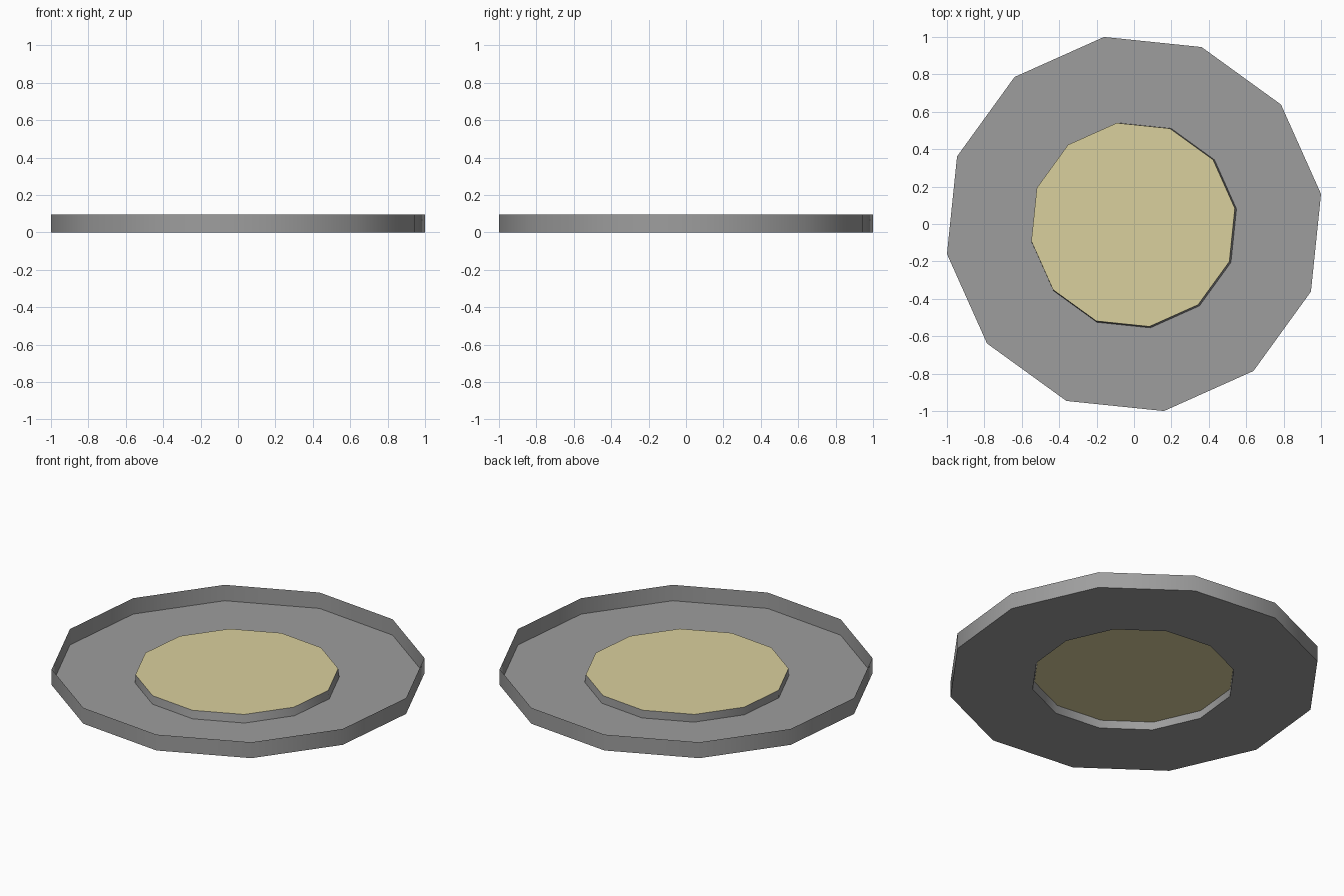
import bpy
import bmesh
from math import cos, sin, radians

SIDES = 12
TURN = radians(9.1)

cube = bpy.data.objects.get("Cube")
if cube:
    bpy.data.objects.remove(cube, do_unlink=True)


def make_material(name, color):
    mat = bpy.data.materials.new(name)
    mat.use_nodes = True
    mat.diffuse_color = color
    mat.node_tree.nodes["Principled BSDF"].inputs["Base Color"].default_value = color
    return mat


def add_ring(bm, radius, z, cx=0, cy=0):
    angles = [TURN + radians(360 / SIDES * i) for i in range(SIDES)]
    return [bm.verts.new((cx + radius * cos(a), cy + radius * sin(a), z)) for a in angles]


def bridge(bm, lower, upper):
    for i in range(SIDES):
        j = (i + 1) % SIDES
        bm.faces.new((lower[i], lower[j], upper[j], upper[i]))


def finish(bm, name, mat):
    mesh = bpy.data.meshes.new(name)
    bm.to_mesh(mesh)
    bm.free()
    mesh.materials.append(mat)
    obj = bpy.data.objects.new(name, mesh)
    bpy.context.collection.objects.link(obj)
    bpy.ops.object.select_all(action="DESELECT")
    obj.select_set(True)
    bpy.context.view_layer.objects.active = obj
    bpy.ops.object.shade_smooth_by_angle(angle=radians(40))
    return obj


grey = make_material("grey metal", (0.34, 0.34, 0.34, 1))
cream = make_material("pale yellow", (0.70, 0.63, 0.34, 1))

# Thin tray: upright outer rim, flat floor and raised central collar
bm = bmesh.new()
rim_top = add_ring(bm, 1.0127, 0.095)
rim_base = add_ring(bm, 1.0127, 0)
collar_base = add_ring(bm, 0.555, 0, 0, -0.007)
collar_top = add_ring(bm, 0.551, 0.047, -0.005, -0.004)
bridge(bm, rim_base, rim_top)
bridge(bm, rim_base, collar_base)
bridge(bm, collar_base, collar_top)
# The floor and collar face up and outward
for face in bm.faces:
    face.normal_update()
    if face.normal.z < -0.5:
        face.normal_flip()
finish(bm, "tray", grey)

# Light panel closing the collar
bm = bmesh.new()
bm.faces.new(add_ring(bm, 0.551, 0.047, -0.005, -0.004))
finish(bm, "centre_panel", cream)
